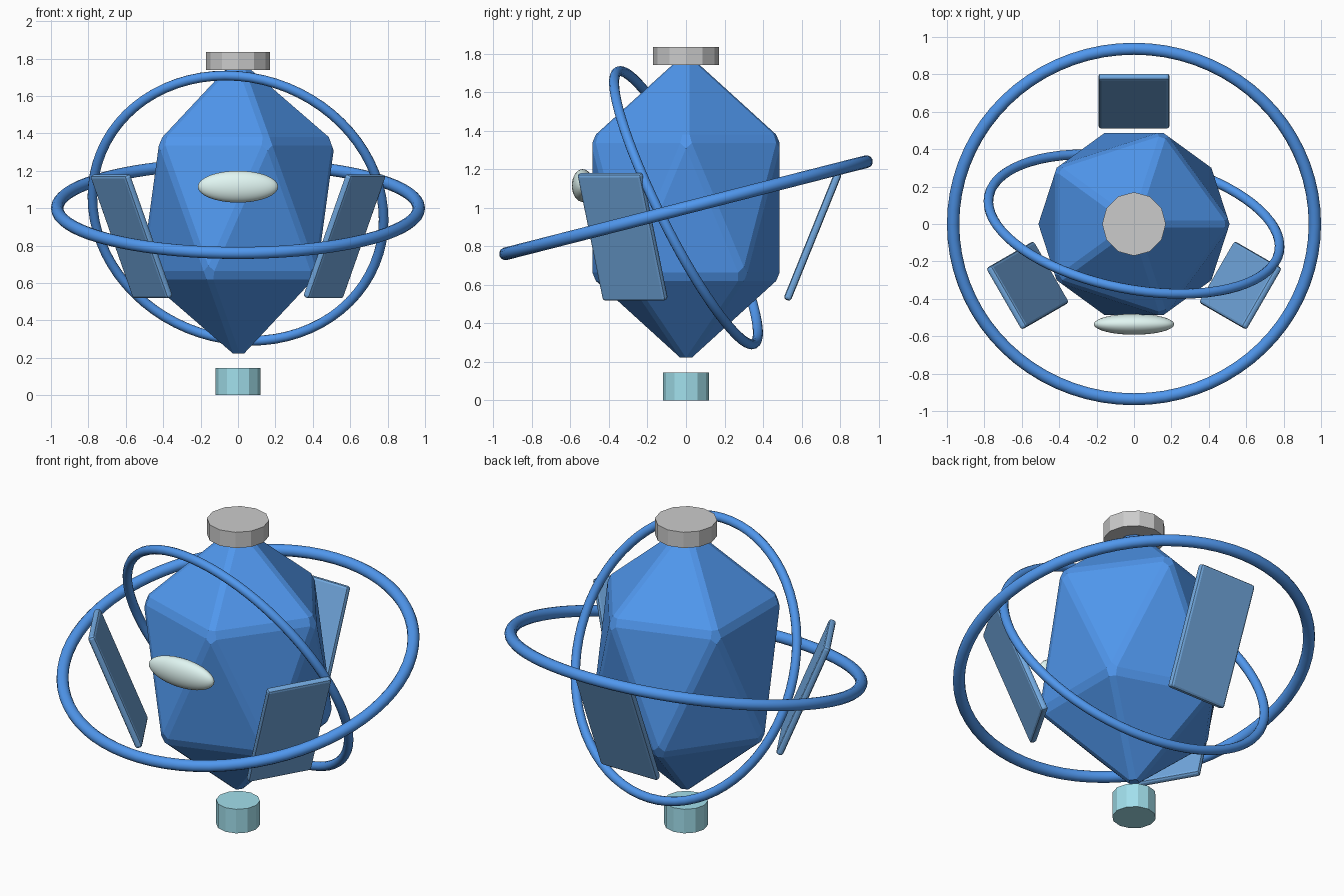
import bpy
from math import pi, cos, sin
from mathutils import Vector, Euler, Matrix

if "Cube" in bpy.data.objects:
    bpy.data.objects.remove(bpy.data.objects["Cube"])


def material(name, rgb):
    m = bpy.data.materials.new(name)
    m.diffuse_color = (*rgb, 1)
    m.use_nodes = True
    m.node_tree.nodes["Principled BSDF"].inputs["Base Color"].default_value = m.diffuse_color
    return m


BLUE = material("blue", (0.08, 0.31, 0.85))
PANEL = material("panel_blue", (0.17, 0.40, 0.75))
MINT = material("pale_mint", (0.75, 0.92, 0.89))
CYAN = material("cyan", (0.36, 0.74, 0.84))


def finish(name, mat=None, smooth=False):
    ob = bpy.context.object
    ob.name = name
    if mat:
        ob.data.materials.append(mat)
    if smooth:
        bpy.ops.object.shade_smooth_by_angle(angle=pi / 4)
    return ob


def bevel(ob, width, segments):
    b = ob.modifiers.new("bevel", 'BEVEL')
    b.width, b.segments, b.limit_method = width, segments, 'NONE'


def ring(name, radius, tube, normal):
    bpy.ops.mesh.primitive_torus_add(
        major_radius=radius, minor_radius=tube, major_segments=72,
        minor_segments=12, location=(0, 0, 1),
        rotation=Vector(normal).to_track_quat('Z', 'Y').to_euler())
    finish(name, BLUE, True)


def disc(name, radius, z0, z1, mat=None):
    bpy.ops.mesh.primitive_cylinder_add(
        vertices=12, radius=radius, depth=z1 - z0, location=(0, 0, (z0 + z1) / 2))
    finish(name, mat)


# Faceted crystal body: stretched icosahedron with chamfered edges
bpy.ops.mesh.primitive_ico_sphere_add(subdivisions=1, radius=0.58, location=(0, 0, 1))
body = finish("crystal_body", BLUE)
body.scale.z = 1.4
bevel(body, 0.02, 1)

# Two tilted orbit rings
ring("outer_ring", 0.967, 0.033, (0, -sin(0.25), cos(0.25)))
ring("inner_ring", 0.79, 0.026, (0.17, 0.88, 0.44))

# Top cap and bottom foot
disc("top_cap", 0.17, 1.74, 1.835)
disc("bottom_foot", 0.12, 0.0, 0.145, CYAN)

# Front eye
bpy.ops.mesh.primitive_uv_sphere_add(segments=32, ring_count=16, radius=1,
                                     location=(0, -0.536, 1.115))
eye = finish("front_eye", MINT, True)
eye.scale = (0.215, 0.056, 0.085)

# Three floating panels leaning outwards
for i in range(3):
    bpy.ops.mesh.primitive_cube_add(size=1)
    panel = finish(f"panel_{i + 1}", PANEL)
    panel.data.transform(Matrix.Diagonal((0.38, 0.04, 0.71, 1)))
    turn = Matrix.Rotation(i * 2 * pi / 3, 4, 'Z')
    lean = Matrix.Translation((0, 0.657, 0.85)) @ Matrix.Rotation(-0.385, 4, 'X')
    panel.matrix_world = turn @ lean
    bevel(panel, 0.015, 2)
